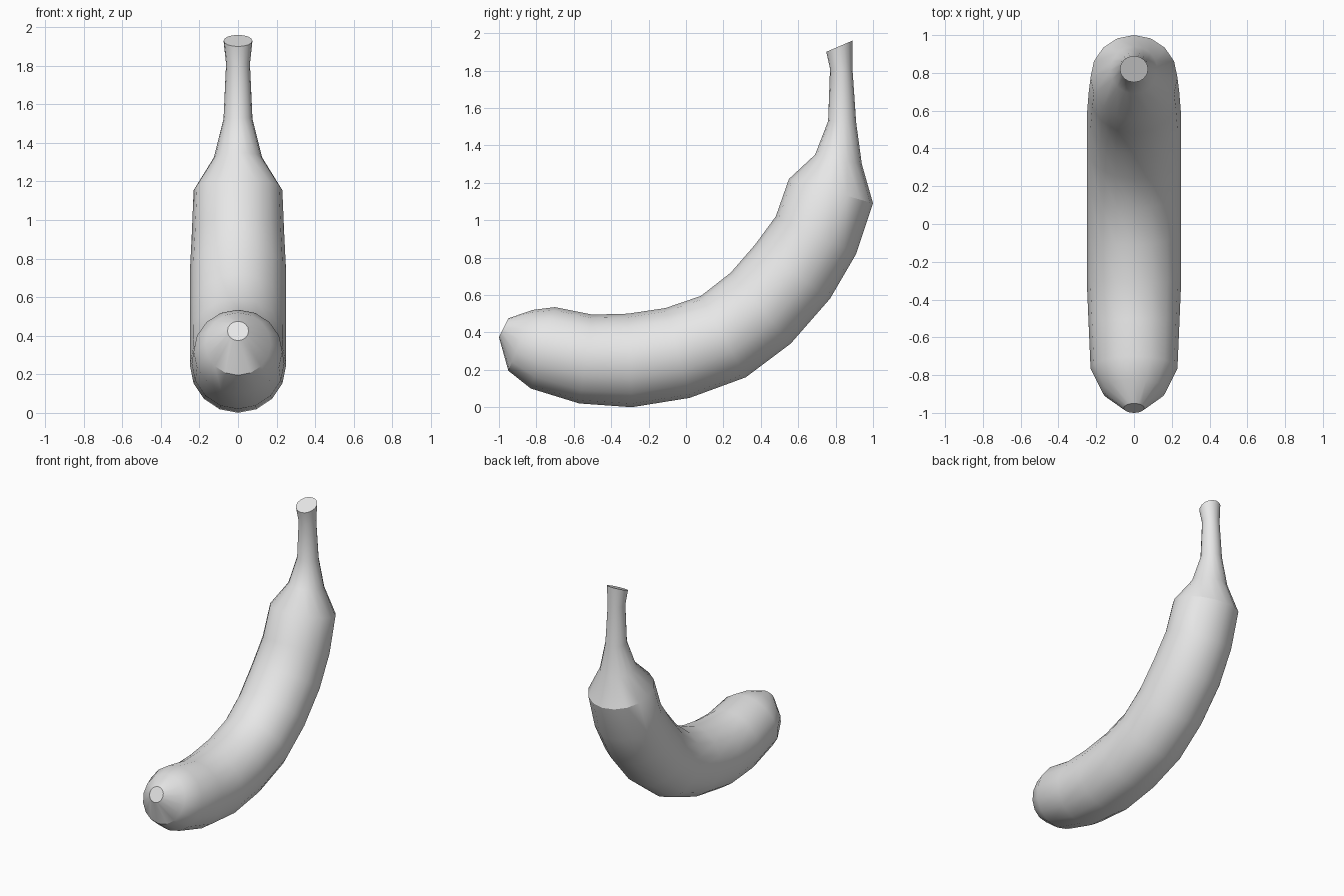
import bpy, bmesh, math
from mathutils import Vector

cube = bpy.data.objects.get("Cube")
if cube:
    bpy.data.objects.remove(cube, do_unlink=True)

SIDES = 16

# Cross-sections from tip to stem: inner curve (y, z), outer curve (y, z), half width
sections = [
    ((-0.95, 0.475), (-1.0, 0.375), 0.055),
    ((-0.82, 0.52), (-0.95, 0.195), 0.17),
    ((-0.70, 0.535), (-0.83, 0.10), 0.23),
    ((-0.50, 0.495), (-0.57, 0.02), 0.24),
    ((-0.31, 0.50), (-0.29, 0.0), 0.25),
    ((-0.11, 0.53), (0.02, 0.05), 0.25),
    ((0.08, 0.595), (0.32, 0.16), 0.25),
    ((0.24, 0.72), (0.56, 0.34), 0.25),
    ((0.37, 0.87), (0.77, 0.58), 0.25),
    ((0.48, 1.02), (0.91, 0.82), 0.24),
    ((0.55, 1.22), (1.0, 1.09), 0.23),
    ((0.69, 1.35), (0.94, 1.30), 0.125),
    ((0.76, 1.53), (0.91, 1.52), 0.075),
    ((0.77, 1.81), (0.89, 1.81), 0.062),
    ((0.75, 1.90), (0.89, 1.96), 0.075),
]

grey = bpy.data.materials.new("light grey")
grey.use_nodes = True
grey.diffuse_color = (0.8, 0.8, 0.8, 1)
grey.node_tree.nodes["Principled BSDF"].inputs["Base Color"].default_value = (0.8, 0.8, 0.8, 1)


def add_ring(bm, inner, outer, half_width):
    """Ellipse spanning the inner and outer curve points."""
    a, b = Vector((0, *inner)), Vector((0, *outer))
    centre, axis = (a + b) / 2, (b - a) / 2
    ring = []
    for i in range(SIDES):
        t = 2 * math.pi * i / SIDES
        side = Vector((half_width * math.sin(t), 0, 0))
        ring.append(bm.verts.new(centre + axis * math.cos(t) + side))
    return ring


# Curved fruit body with its stem, skinned through the rings and capped
bm = bmesh.new()
rings = [add_ring(bm, *s) for s in sections]
for r0, r1 in zip(rings, rings[1:]):
    for i in range(SIDES):
        j = (i + 1) % SIDES
        bm.faces.new((r0[i], r0[j], r1[j], r1[i]))
bm.faces.new(rings[0])
bm.faces.new(rings[-1])
bmesh.ops.recalc_face_normals(bm, faces=bm.faces)

mesh = bpy.data.meshes.new("banana")
bm.to_mesh(mesh)
bm.free()
mesh.materials.append(grey)
banana = bpy.data.objects.new("banana", mesh)
bpy.context.collection.objects.link(banana)

# Smooth skin with crisp shoulder, tip and cap edges
bpy.ops.object.select_all(action="DESELECT")
banana.select_set(True)
bpy.context.view_layer.objects.active = banana
bpy.ops.object.shade_smooth_by_angle(angle=math.radians(30))
